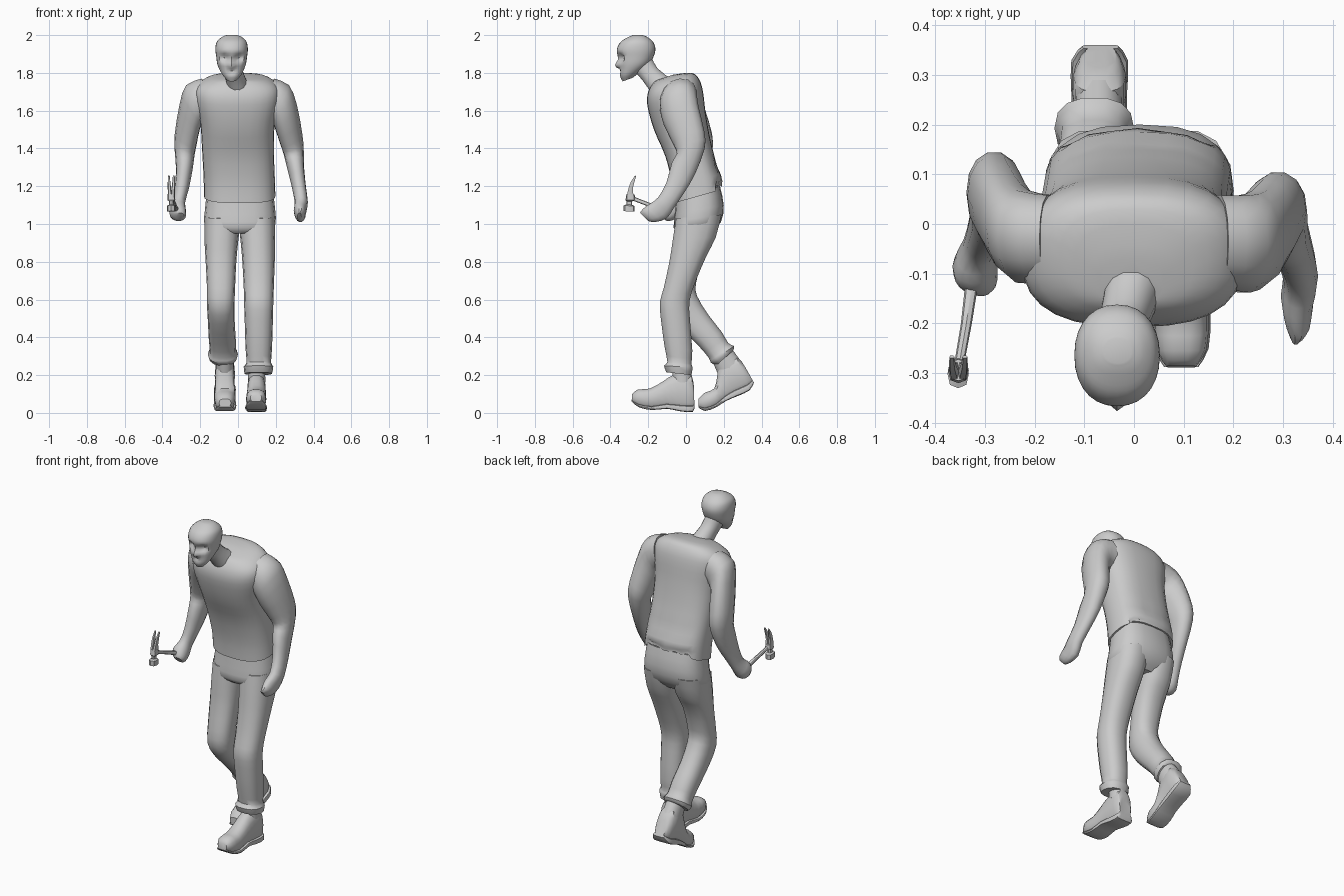
import bpy, bmesh, math
from mathutils import Vector


def spline(rings, sub):
    """Catmull-Rom interpolation between section rings."""
    R = [tuple(r) + (0,) * (7 - len(r)) for r in rings]
    out = []
    for i in range(len(R) - 1):
        a, b, c, d = R[max(i - 1, 0)], R[i], R[i + 1], R[min(i + 2, len(R) - 1)]
        for k in range(sub):
            t = k / sub
            out.append([.5 * (2 * q + (r - p) * t + (2 * p - 5 * q + 4 * r - s) * t * t
                              + (3 * q - p - 3 * r + s) * t ** 3)
                        for p, q, r, s in zip(a, b, c, d)])
    return out + [R[-1]]


def loft(name, rings, n=14, sub=2, p=2.2):
    """Skin rings: x left, x right, y/z of one end, y/z of other end, x-axis roll."""
    bm = bmesh.new()
    loops = []
    for xl, xr, yf, zf, yb, zb, roll in spline(rings, sub):
        c = Vector(((xl + xr) / 2, (yf + yb) / 2, (zf + zb) / 2))
        u = Vector(((xr - xl) / 2, 0, roll))
        v = Vector((0, (yb - yf) / 2, (zb - zf) / 2))
        loop = []
        for i in range(n):
            a = math.tau * i / n
            cu, cv = (math.copysign(abs(f) ** (2 / p), f) for f in (math.cos(a), math.sin(a)))
            loop.append(bm.verts.new(c + u * cu + v * cv))
        loops.append(loop)
    for A, B in zip(loops, loops[1:]):
        for i in range(n):
            j = (i + 1) % n
            bm.faces.new((A[i], A[j], B[j], B[i]))
    bm.faces.new(loops[0])
    bm.faces.new(loops[-1])
    bmesh.ops.recalc_face_normals(bm, faces=bm.faces)
    me = bpy.data.meshes.new(name)
    bm.to_mesh(me)
    bm.free()
    ob = bpy.data.objects.new(name, me)
    bpy.context.collection.objects.link(ob)
    return ob


def push(ob, centre, r, move):
    """Soft sculpt: move the vertices near a point."""
    for v in ob.data.vertices:
        d = (v.co - Vector(centre)).length / r
        if d < 1:
            v.co += Vector(move) * (1 - d * d) ** 2


def shoe(side, rings):
    """Shoe upper and the sole under it, from heel to toe."""
    loft(side + "_shoe", rings, n=14, sub=2, p=2.5)
    sole = [(a - .004, b + .004, y, z, y + .17 * (Y - y), z + .17 * (Z - z))
            for a, b, y, z, Y, Z in rings]
    loft(side + "_sole", sole, n=12, sub=2, p=5)


# sweater body, hem to collar, with gathered folds at the back hem
sweater = loft("sweater", [
    (-.18, .198, -.065, 1.11, .2, 1.185), (-.182, .195, -.075, 1.22, .185, 1.26),
    (-.19, .19, -.11, 1.36, .135, 1.42), (-.2, .195, -.17, 1.5, .105, 1.58),
    (-.225, .22, -.205, 1.63, .09, 1.7), (-.215, .21, -.2, 1.70, .07, 1.765),
    (-.15, .15, -.175, 1.745, .03, 1.8), (-.07, .06, -.16, 1.76, -.07, 1.79)],
    n=28, sub=3, p=2.6)
for x in (-.12, -.03, .05, .13):
    push(sweater, (x, .19, 1.19), .055, (0, -.025, .03))
    push(sweater, (x + .02, .16, 1.32), .06, (0, -.012, 0))

# arms
loft("left_arm", [
    (.15, .19, -.13, 1.66, .06, 1.68, .1), (.175, .27, -.14, 1.63, .06, 1.66, .09),
    (.195, .312, -.12, 1.54, .07, 1.6, .06), (.225, .34, -.065, 1.42, .1, 1.48, .03),
    (.24, .348, -.05, 1.37, .1, 1.4, .01), (.26, .35, -.075, 1.33, .05, 1.265),
    (.285, .36, -.105, 1.22, -.005, 1.17), (.3, .37, -.15, 1.14, -.06, 1.09),
    (.295, .362, -.19, 1.11, -.1, 1.03), (.305, .355, -.23, 1.08, -.16, 1.01),
    (.315, .335, -.243, 1.06, -.2, 1.015)])
loft("right_arm", [
    (-.19, -.15, -.12, 1.66, .06, 1.68, -.1), (-.275, -.175, -.12, 1.63, .07, 1.66, -.09),
    (-.31, -.2, -.08, 1.54, .1, 1.6, -.06), (-.335, -.22, -.03, 1.42, .14, 1.47, -.03),
    (-.335, -.23, -.02, 1.37, .14, 1.38, -.01), (-.328, -.24, -.04, 1.32, .095, 1.26),
    (-.335, -.26, -.06, 1.21, .035, 1.165), (-.345, -.28, -.085, 1.14, -.01, 1.09),
    (-.365, -.275, -.12, 1.11, -.05, 1.03), (-.355, -.275, -.14, 1.08, -.09, 1.015),
    (-.33, -.285, -.145, 1.06, -.11, 1.02)])

# neck and head
loft("neck", [
    (-.06, .055, -.19, 1.70, -.08, 1.77), (-.07, .03, -.235, 1.765, -.15, 1.825),
    (-.085, .02, -.28, 1.81, -.18, 1.88)])
head = loft("head", [
    (-.06, -.005, -.335, 1.755, -.28, 1.775), (-.085, .02, -.35, 1.785, -.245, 1.805),
    (-.108, .04, -.355, 1.835, -.195, 1.845), (-.115, .048, -.36, 1.88, -.17, 1.89),
    (-.12, .052, -.366, 1.925, -.162, 1.93), (-.112, .045, -.345, 1.965, -.175, 1.965),
    (-.085, .02, -.305, 1.99, -.205, 1.99), (-.06, -.005, -.28, 2.0, -.23, 2.0)],
    n=28, sub=4, p=2.2)
for x in (-.07, .004):
    push(head, (x, -.35, 1.88), .036, (0, .028, 0))
    push(head, (x * 1.3 - .01, -.31, 1.82), .04, (0, .012, 0))
push(head, (-.033, -.357, 1.845), .03, (0, -.02, -.006))
push(head, (-.033, -.35, 1.808), .025, (0, .014, 0))

# trousers: seat, straight front leg, bent back leg with cuffs
loft("trouser_seat", [
    (-.165, .185, -.05, 1.15, .18, 1.2), (-.175, .197, -.06, 1.05, .2, 1.1),
    (-.178, .197, -.065, .98, .185, 1.01), (-.13, .15, -.04, .95, .13, .95)],
    n=20, p=2.6)
loft("left_trouser_leg", [
    (.0, .197, -.055, 1.03, .19, 1.05), (.012, .197, -.072, .92, .16, .93),
    (.022, .195, -.09, .8, .11, .83), (.03, .19, -.12, .66, .05, .69),
    (.032, .187, -.14, .585, .02, .59), (.035, .185, -.135, .5, .022, .5),
    (.04, .18, -.115, .35, .035, .33), (.045, .175, -.1, .27, .03, .26),
    (.03, .187, -.118, .25, .037, .24), (.035, .18, -.105, .215, .03, .2)], p=2.4)
loft("right_trouser_leg", [
    (-.178, .015, -.055, 1.03, .19, 1.05), (-.178, .003, -.065, .92, .155, .93),
    (-.172, -.008, -.075, .8, .095, .83), (-.165, -.015, -.1, .66, .055, .69),
    (-.165, -.018, -.105, .56, .06, .62), (-.16, -.018, -.05, .47, .12, .52),
    (-.155, -.012, .06, .36, .19, .43), (-.15, -.01, .12, .29, .225, .37),
    (-.16, .0, .13, .265, .255, .355), (-.15, -.01, .16, .25, .25, .33)], p=2.4)

# shoes: flat front one, heel-up back one, with ankle shafts into the cuffs
shoe("left", [
    (.068, .132, .045, .04, .04, .12), (.05, .146, .037, .006, .03, .2),
    (.048, .148, -.03, .008, -.06, .205), (.048, .148, -.1, .022, -.12, .17),
    (.042, .15, -.18, .015, -.19, .13), (.045, .146, -.25, .03, -.255, .125),
    (.065, .125, -.288, .06, -.285, .1)])
shoe("right", [
    (-.1, -.035, .36, .16, .315, .24), (-.122, -.016, .335, .118, .265, .3),
    (-.122, -.018, .27, .088, .18, .27), (-.122, -.018, .21, .062, .165, .2),
    (-.125, -.013, .16, .03, .15, .13), (-.12, -.02, .1, .01, .1, .108),
    (-.1, -.037, .065, .03, .065, .075)])
loft("left_ankle", [(.052, .145, -.07, .16, .033, .16), (.055, .143, -.075, .25, .025, .25)])
loft("right_ankle", [(-.12, -.02, .165, .21, .3, .265), (-.12, -.02, .14, .27, .24, .345)])

# hammer: handle, butt, striking head and two claws
loft("hammer_handle", [
    (-.334, -.302, -.06, 1.035, -.06, 1.065), (-.336, -.308, -.09, 1.047, -.09, 1.077),
    (-.348, -.326, -.2, 1.093, -.2, 1.115), (-.362, -.342, -.285, 1.125, -.285, 1.148)],
    n=8, sub=1)
loft("hammer_head", [
    (-.375, -.332, -.33, 1.068, -.272, 1.065), (-.375, -.332, -.33, 1.098, -.272, 1.095),
    (-.365, -.342, -.315, 1.104, -.285, 1.101), (-.365, -.342, -.315, 1.12, -.285, 1.12),
    (-.374, -.332, -.32, 1.127, -.268, 1.127), (-.372, -.334, -.315, 1.16, -.272, 1.155)],
    n=8, sub=1, p=2.6)
for side, s in (("left", 1), ("right", -1)):
    m = -.353
    claw = [(m + s * o - w, m + s * o + w, *yz) for o, w, yz in (
        (.008, .01, (-.315, 1.15, -.275, 1.145)), (.010, .009, (-.305, 1.19, -.28, 1.185)),
        (.012, .007, (-.292, 1.225, -.274, 1.215)), (.013, .005, (-.27, 1.257, -.264, 1.253)))]
    loft("hammer_claw_" + side, claw, n=6, sub=2, p=3)

# smooth shading that keeps hard rims
for ob in bpy.data.objects:
    ob.select_set(True)
bpy.context.view_layer.objects.active = head
bpy.ops.object.shade_smooth_by_angle(angle=math.radians(40))
